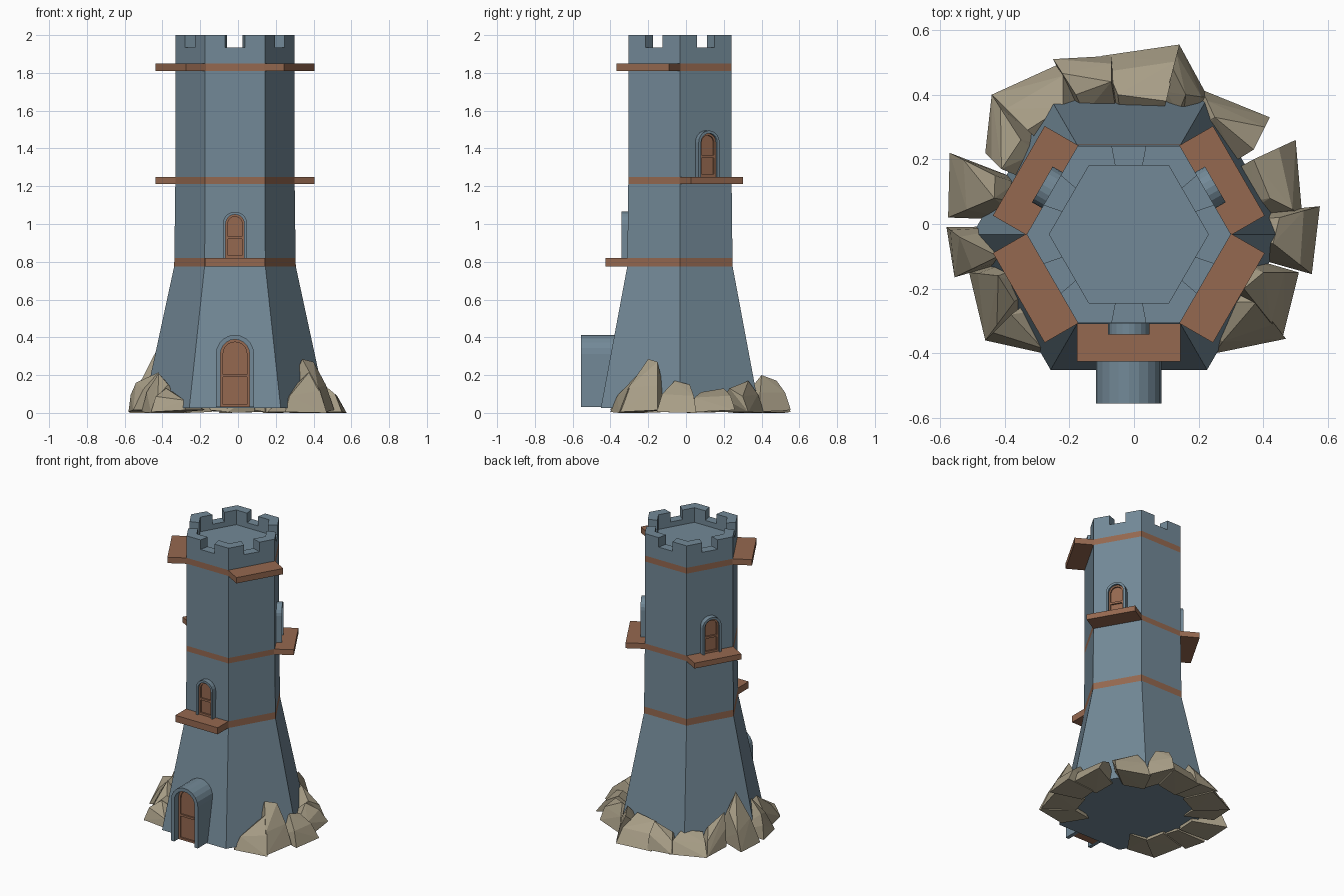
import bpy, bmesh, math
from mathutils import Vector

if "Cube" in bpy.data.objects:
    bpy.data.objects.remove(bpy.data.objects["Cube"])

CX, CY = -0.016, -0.032          # tower axis
APO = math.cos(math.pi / 6)


def material(name, rgb):
    m = bpy.data.materials.new(name)
    m.diffuse_color = (*rgb, 1)
    m.use_nodes = True
    m.node_tree.nodes["Principled BSDF"].inputs["Base Color"].default_value = m.diffuse_color
    return m


STONE = material("blue_stone", (0.17, 0.25, 0.31))
WOOD = material("wood", (0.30, 0.14, 0.08))
ROCK = material("rock", (0.39, 0.34, 0.24))


def finish(bm, name, *mats):
    bmesh.ops.recalc_face_normals(bm, faces=bm.faces[:])
    me = bpy.data.meshes.new(name)
    bm.to_mesh(me)
    bm.free()
    for m in mats:
        me.materials.append(m)
    ob = bpy.data.objects.new(name, me)
    bpy.context.collection.objects.link(ob)
    return ob


# Prism on a tower side: outline in (across, up), pushed outward from d0 to d1
def prism(name, angle, outline, d0, d1, mat):
    a = math.radians(angle)
    out, side = (math.cos(a), math.sin(a)), (-math.sin(a), math.cos(a))
    bm = bmesh.new()
    rings = [[bm.verts.new((CX + out[0] * d + side[0] * u,
                            CY + out[1] * d + side[1] * u, z))
              for u, z in outline] for d in (d0, d1)]
    n = len(outline)
    for r in rings:
        bm.faces.new(r)
    for i in range(n):
        j = (i + 1) % n
        bm.faces.new((rings[0][i], rings[0][j], rings[1][j], rings[1][i]))
    return finish(bm, name, mat)


def rect(w, z0, z1):
    return [(-w, z0), (w, z0), (w, z1), (-w, z1)]


def arch(w, z0, z1, n=10):
    pts = [(w * math.cos(math.pi * i / n), z1 - w + w * math.sin(math.pi * i / n))
           for i in range(n + 1)]
    return [(w, z0)] + pts + [(-w, z0)]


# Stone surround, wooden trim, crossbar and recessed panel
def arched_opening(name, angle, w, z0, z1, d0, d1, rim, trim, recess, bar):
    outer = arch(w, z0, z1)
    mid = arch(w - rim, z0, z1 - rim)
    inner = arch(w - rim - trim, z0, z1 - rim - trim)
    prism(name + "_surround", angle, outer + mid[::-1], d0, d1, STONE)
    d = d1 - recess
    prism(name + "_trim", angle, mid + inner[::-1], d0, d, WOOD)
    prism(name + "_panel", angle, inner, d0, d - 0.01, WOOD)
    iw = w - rim - trim
    prism(name + "_crossbar", angle, rect(iw, bar, bar + 0.014), d0, d, WOOD)
    prism(name + "_sill", angle, rect(iw, z0, z0 + 0.014), d0, d, WOOD)


# Hexagonal tower: three points per side, wooden bands, battlements
def tower():
    bm = bmesh.new()

    def ring(r, z):
        c = [Vector((CX + r * math.cos(k * math.pi / 3),
                     CY + r * math.sin(k * math.pi / 3), z)) for k in range(7)]
        return [bm.verts.new(c[j // 3].lerp(c[j // 3 + 1], j % 3 / 3)) for j in range(18)]

    def quad(a, b, c, d, mi=0):
        bm.faces.new((a, b, c, d)).material_index = mi

    levels = [(0.484, 0.025), (0.322, 0.775), (0.321, 0.82), (0.316, 1.213), (0.316, 1.25),
              (0.316, 1.81), (0.316, 1.85), (0.316, 1.935), (0.246, 1.935), (0.246, 1.90)]
    rings = [ring(r, z) for r, z in levels]
    for k in range(len(rings) - 1):
        for j in range(18):
            if k == 7 and j % 3 != 1:
                continue                     # covered by a merlon
            i = (j + 1) % 18
            quad(rings[k][j], rings[k][i], rings[k + 1][i], rings[k + 1][j],
                 1 if k in (1, 3, 5) else 0)
    bm.faces.new(rings[0])
    bm.faces.new(rings[-1])
    lo_o, lo_i = rings[7], rings[8]
    hi_o, hi_i = ring(0.316, 2.0), ring(0.246, 2.0)
    for j in range(18):
        i = (j + 1) % 18
        if j % 3 == 1:
            continue
        quad(lo_o[j], lo_o[i], hi_o[i], hi_o[j])
        quad(lo_i[j], lo_i[i], hi_i[i], hi_i[j])
        quad(hi_o[j], hi_o[i], hi_i[i], hi_i[j])
        e = j if j % 3 == 2 else i           # merlon end wall
        quad(lo_o[e], hi_o[e], hi_i[e], lo_i[e])
    finish(bm, "tower", STONE, WOOD)


tower()

# Balconies
for name, ang, z0, z1 in (("front_balcony", -90, 0.775, 0.82),
                          ("back_right_balcony", 30, 1.213, 1.25),
                          ("back_left_balcony", 150, 1.213, 1.25),
                          ("front_left_balcony", 210, 1.81, 1.85),
                          ("front_right_balcony", 330, 1.81, 1.85)):
    prism(name, ang, rect(0.16, z0, z1), 0.26, 0.393, WOOD)

# Door and windows
arched_opening("door", -90, 0.101, 0.03, 0.413, 0.30, 0.523, 0.024, 0.014, 0.045, 0.19)
for name, ang, z in (("front_window", -90, 0.82), ("right_window", 30, 1.25),
                     ("left_window", 150, 1.25)):
    arched_opening(name, ang, 0.064, z, z + 0.245, 0.24, 0.309, 0.015, 0.011, 0.014, z + 0.1)

# Foot rocks: two outer ground corners, then two crest points
ROCKS = [
    (.25, -.40, .47, -.355, .33, -.28, .14, .38, -.24, .22),
    (.46, -.35, .51, -.15, .34, -.20, .285, .40, -.15, .27),
    (.55, -.155, .575, .055, .43, -.06, .17, .45, .02, .15),
    (.52, .03, .50, .26, .42, .08, .11, .37, .20, .13),
    (.42, .33, .21, .415, .37, .23, .13, .25, .33, .17),
    (.23, .39, .14, .555, .16, .40, .20, .12, .48, .17),
    (.14, .555, -.10, .52, .10, .38, .16, -.05, .40, .15),
    (-.07, .52, -.25, .51, -.07, .44, .17, -.18, .40, .11),
    (-.22, .50, -.44, .40, -.22, .36, .12, -.33, .29, .11),
    (-.44, .40, -.46, .22, -.35, .26, .14, -.41, .17, .22),
    (-.57, .22, -.575, .02, -.43, .15, .22, -.432, .08, .33),
    (-.58, -.01, -.555, -.165, -.54, -.04, .16, -.42, -.10, .215),
    (-.51, -.15, -.46, -.36, -.42, -.16, .21, -.37, -.24, .15),
    (-.46, -.36, -.28, -.40, -.38, -.28, .13, -.29, -.36, .07),
]
for n, (ax, ay, bx, by, px, py, pz, qx, qy, qz) in enumerate(ROCKS):
    A, B = Vector((ax, ay, 0.005)), Vector((bx, by, 0.015 * (n % 2)))
    P, Q = Vector((px, py, pz)), Vector((qx, qy, qz))
    flat = Vector((0.62, 0.62, 1))
    bm = bmesh.new()
    pts = [A, B, A * flat, B * flat, P, Q,
           A.lerp(P, 0.3) + Vector((0, 0, 0.045)),
           B.lerp(Q, 0.4) + Vector((0, 0, 0.03)),
           P * Vector((0.85, 0.85, 0.6)), Q * Vector((0.85, 0.85, 0.6))]
    for p in pts:
        bm.verts.new(p)
    res = bmesh.ops.convex_hull(bm, input=bm.verts[:])
    loose = [v for v in bm.verts if not v.link_faces]
    bmesh.ops.delete(bm, geom=loose, context='VERTS')
    finish(bm, f"rock_{n + 1}", ROCK)
